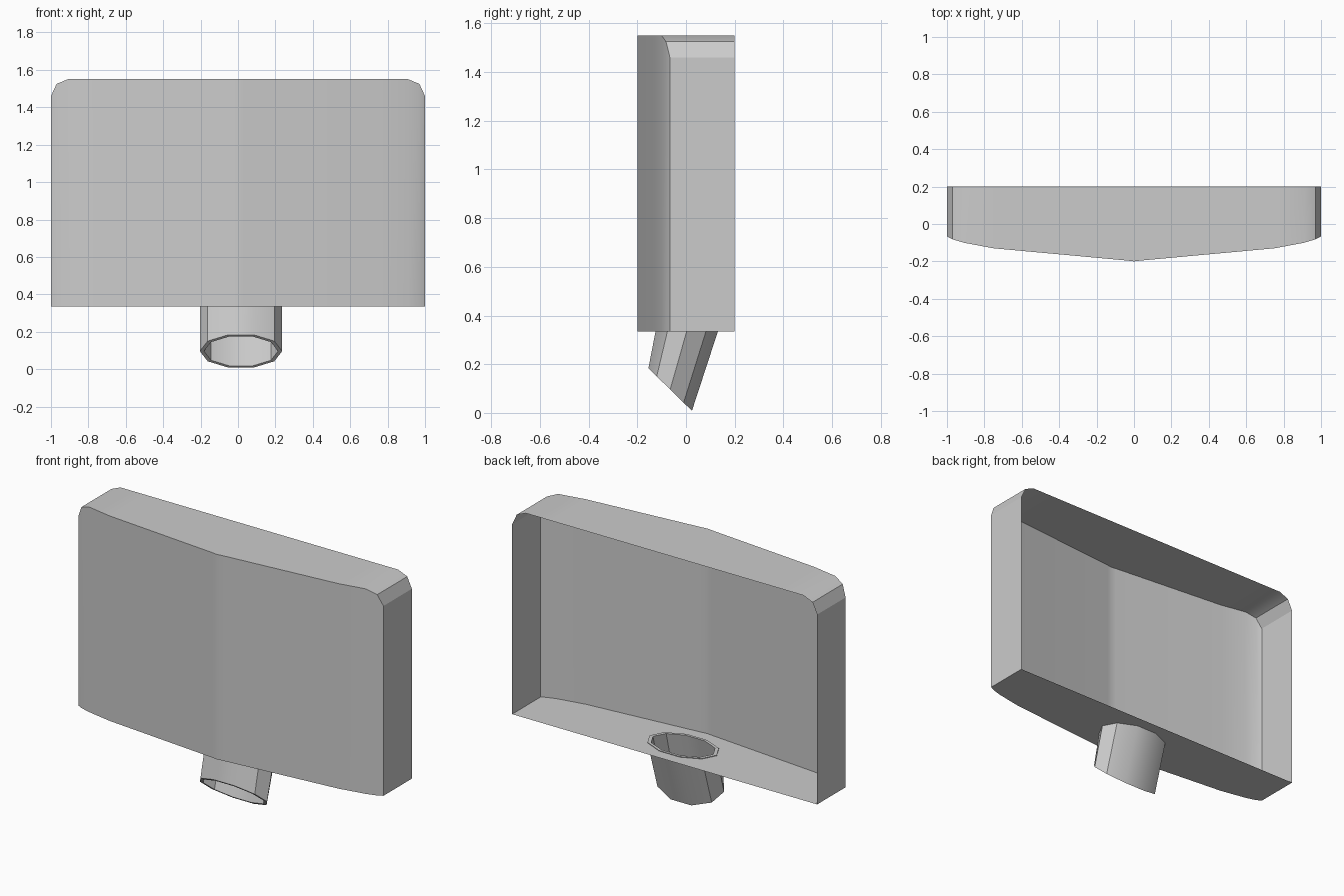
import bpy, bmesh, math
from mathutils import Vector

cube = bpy.data.objects.get("Cube")
if cube:
    bpy.data.objects.remove(cube, do_unlink=True)

grey = bpy.data.materials.new("plain_grey")
grey.use_nodes = True
colour = (0.6, 0.6, 0.6, 1)
grey.diffuse_color = colour
grey.node_tree.nodes["Principled BSDF"].inputs["Base Color"].default_value = colour

BACK, FLOOR = 0.2, 0.335


def finish(name, bm):
    mesh = bpy.data.meshes.new(name)
    bm.to_mesh(mesh)
    bm.free()
    mesh.materials.append(grey)
    obj = bpy.data.objects.new(name, mesh)
    bpy.context.collection.objects.link(obj)
    bpy.ops.object.select_all(action="DESELECT")
    obj.select_set(True)
    bpy.context.view_layer.objects.active = obj
    bpy.ops.object.shade_smooth_by_angle(angle=math.radians(32))
    return obj


def ring(centre, across, depth):
    # Ten-sided ellipse with corners on the x axis
    return [Vector(centre) + Vector((across * math.cos(a), 0, 0)) + Vector(depth) * math.sin(a)
            for a in (math.tau * i / 10 for i in range(10))]


# Tube openings: level at the floor, slanted at the lower end
top_centre, top_depth = (0.016, 0.003, FLOOR), (0, 0.135, 0)
low_centre, low_depth = (0.016, -0.065, 0.096), (0, 0.094, -0.092)
outer_top, outer_low = ring(top_centre, 0.22, top_depth), ring(low_centre, 0.22, low_depth)
inner_top = ring(top_centre, 0.198, Vector(top_depth) * 0.88)
inner_low = ring(low_centre, 0.198, Vector(low_depth) * 0.9)

# Shell columns: x, front depth, top height
half = [(0.03, -0.196, 1.55), (0.75, -0.13, 1.55), (0.91, -0.1, 1.55),
        (0.97, -0.082, 1.525), (1.0, -0.066, 1.46)]
columns = [(-x, y, z) for x, y, z in reversed(half)] + [(0, -0.2, 1.55)] + half

# Open-backed shell: front panel, top skin and side walls
bm = bmesh.new()
rows = []
for x, y, z in columns:
    rows.append([bm.verts.new(p) for p in
                 ((x, y, FLOOR), (x, y, z), (x, BACK, z))])
for a, b in zip(rows, rows[1:]):
    for i in range(2):
        bm.faces.new((a[i], b[i], b[i + 1], a[i + 1]))
corners = []
for row in (rows[0], rows[-1]):
    corner = bm.verts.new((row[0].co.x, BACK, FLOOR))
    face = [row[0], row[1], row[2], corner]
    bm.faces.new(face if row is rows[-1] else face[::-1])
    corners.append(corner)

# Floor with an opening for the tube
outline = [r[0] for r in rows] + [corners[1], corners[0]]
hole = [bm.verts.new(p) for p in inner_top]
edges = []
for loop in (outline, hole):
    for a, b in zip(loop, loop[1:] + loop[:1]):
        edges.append(bm.edges.get((a, b)) or bm.edges.new((a, b)))
made = bmesh.ops.triangle_fill(bm, edges=edges, use_beauty=True)
floor_faces = [g for g in made["geom"] if isinstance(g, bmesh.types.BMFace)]
for f in floor_faces:
    f.normal_update()
    if f.normal.z > 0:
        f.normal_flip()
finish("housing_shell", bm)

# Slanted hollow tube with a wall thickness
bm = bmesh.new()
lift = Vector((0, 0.001, 0.004))
loops = [[bm.verts.new(p) for p in pts] for pts in
         ([p + lift for p in outer_top], outer_low, inner_low, [p + lift for p in inner_top])]
for a, b in zip(loops, loops[1:] + loops[:1]):
    for i in range(10):
        j = (i + 1) % 10
        bm.faces.new((a[i], b[i], b[j], a[j]))
bmesh.ops.recalc_face_normals(bm, faces=bm.faces)
tube = finish("neck_tube", bm)
tube.data.shade_smooth()
bpy.ops.object.shade_smooth_by_angle(angle=math.radians(45))
